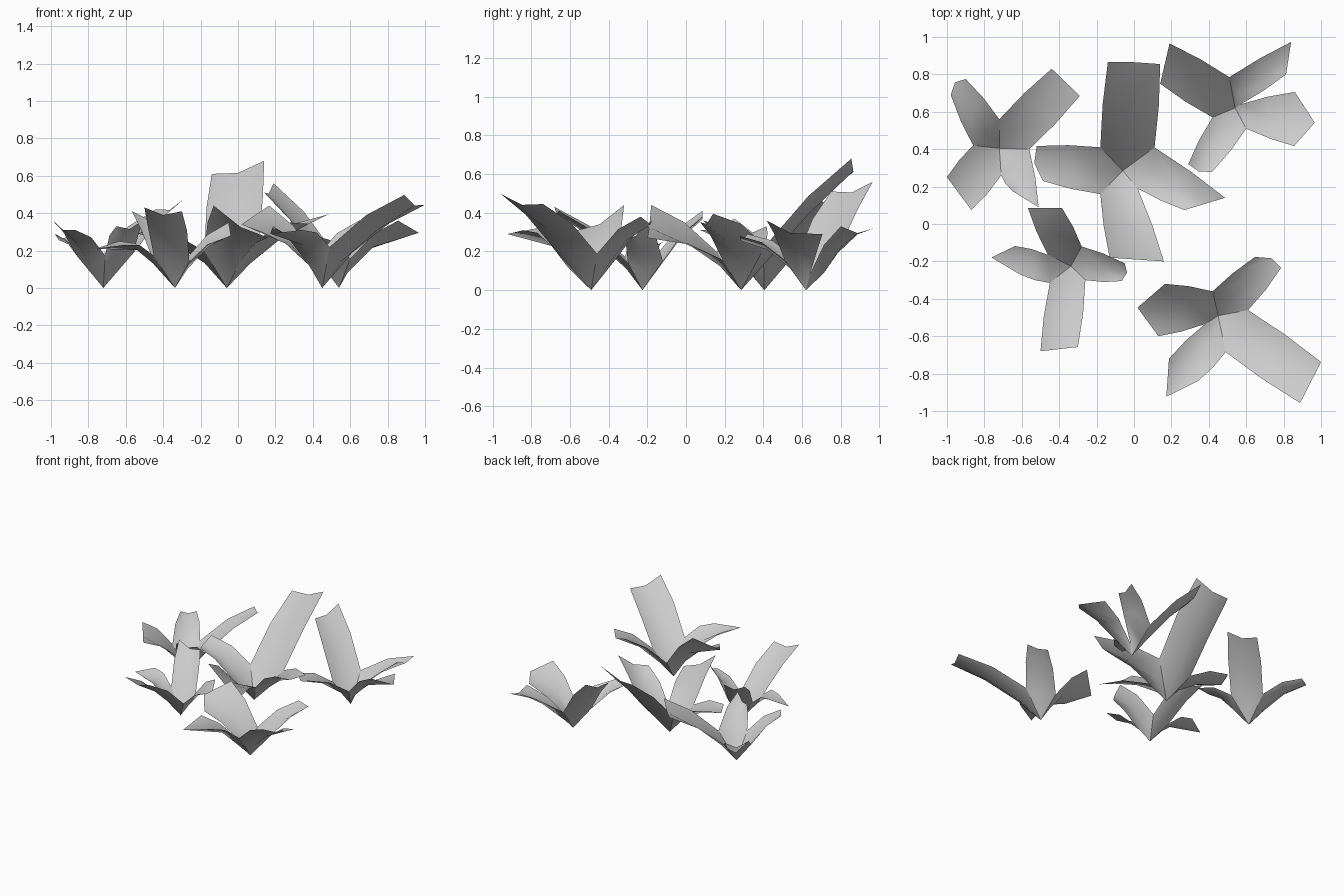
import bpy
from mathutils import Vector

if "Cube" in bpy.data.objects:
    bpy.data.objects.remove(bpy.data.objects["Cube"])


def leaf(name, base, s_right, s_left, tip_left, tip_right, point):
    """Cupped leaf: root point, then shoulder, middle and tip rows of three points."""
    b = Vector((*base, 0))

    def shoulder(p):
        r = (Vector(p) - Vector(base)).length
        return Vector((*p, 0.05 + 0.85 * r))

    sl, sr = shoulder(s_left), shoulder(s_right)
    tl, tr = Vector(tip_left), Vector(tip_right)
    axis = (tl + tr) / 2 - b
    axis.z = 0
    axis.normalize()
    up = Vector((0, 0, 1))
    width = (sl - sr).length
    ml = (sl + tl) / 2 + up * 0.03
    mr = (sr + tr) / 2 + up * 0.03
    side = (ml - mr).normalized() * 0.008
    ml, mr = ml + side, mr - side
    sc = (sl + sr) / 2 - up * 0.25 * width
    mc = (ml + mr) / 2 - up * 0.22 * width
    tc = (tl + tr) / 2 + axis * point - up * 0.03
    verts = [b, sl, sc, sr, ml, mc, mr, tl, tc, tr]
    faces = [(0, 2, 1), (0, 3, 2)]
    for i in (1, 4):
        faces += [(i, i + 1, i + 4, i + 3), (i + 1, i + 2, i + 5, i + 4)]
    mesh = bpy.data.meshes.new(name)
    mesh.from_pydata(verts, [], faces)
    mesh.shade_smooth()
    obj = bpy.data.objects.new(name, mesh)
    bpy.context.collection.objects.link(obj)


def plant(name, base, shoulders, leaves):
    """Leaves run counter-clockwise and share the shoulder points between them."""
    for i, (tl, tr, point) in enumerate(leaves):
        leaf(f"{name}_leaf_{i + 1}", base, shoulders[i], shoulders[(i + 1) % 4],
             tl, tr, point)


# Left back plant
plant("left_back_plant", (-.72, .405),
      [(-.56, .40), (-.72, .56), (-.86, .42), (-.71, .26)],
      [((-.44, .83, .42), (-.29, .685, .475), 0),
       ((-.98, .69, .29), (-.90, .775, .28), .03),
       ((-.87, .075, .31), (-1, .25, .37), 0),
       ((-.51, .09, .36), (-.65, .176, .33), 0)])

# Large centre plant
plant("centre_plant", (-.06, .285),
      [(.02, .19), (.11, .41), (-.18, .41), (-.18, .16)],
      [((.487, .14, .395), (.27, .075, .35), 0),
       ((-.14, .865, .61), (.14, .855, .68), .005),
       ((-.487, .23, .31), (-.52, .417, .33), .03),
       ((.16, -.20, .27), (-.13, -.18, .44), 0)])

# Right back plant
plant("right_back_plant", (.54, .62),
      [(.60, .51), (.57, .64), (.51, .785), (.42, .57)],
      [((.86, .706, .29), (.856, .417, .36), .11),
       ((.84, .973, .32), (.813, .80, .33), 0),
       ((.14, .75, .51), (.19, .965, .56), 0),
       ((.417, .278, .28), (.29, .32, .29), .02)])

# Left front plant
plant("left_front_plant", (-.337, -.225),
      [(-.26, -.30), (-.28, -.12), (-.46, -.165), (-.45, -.315)],
      [((-.05, -.21, .35), (-.065, -.305, .27), .02),
       ((-.567, .085, .41), (-.385, .085, .38), 0),
       ((-.61, -.27, .23), (-.636, -.118, .25), .14),
       ((-.30, -.658, .41), (-.50, -.68, .43), 0)])

# Right front plant
plant("right_front_plant", (.45, -.49),
      [(.61, -.46), (.42, -.36), (.38, -.535), (.49, -.685)],
      [((.647, -.176, .36), (.786, -.235, .38), .03),
       ((.13, -.60, .30), (.166, -.32, .44), .13),
       ((.342, -.84, .31), (.187, -.72, .33), .17),
       ((1, -.738, .445), (.888, -.957, .497), 0)])
